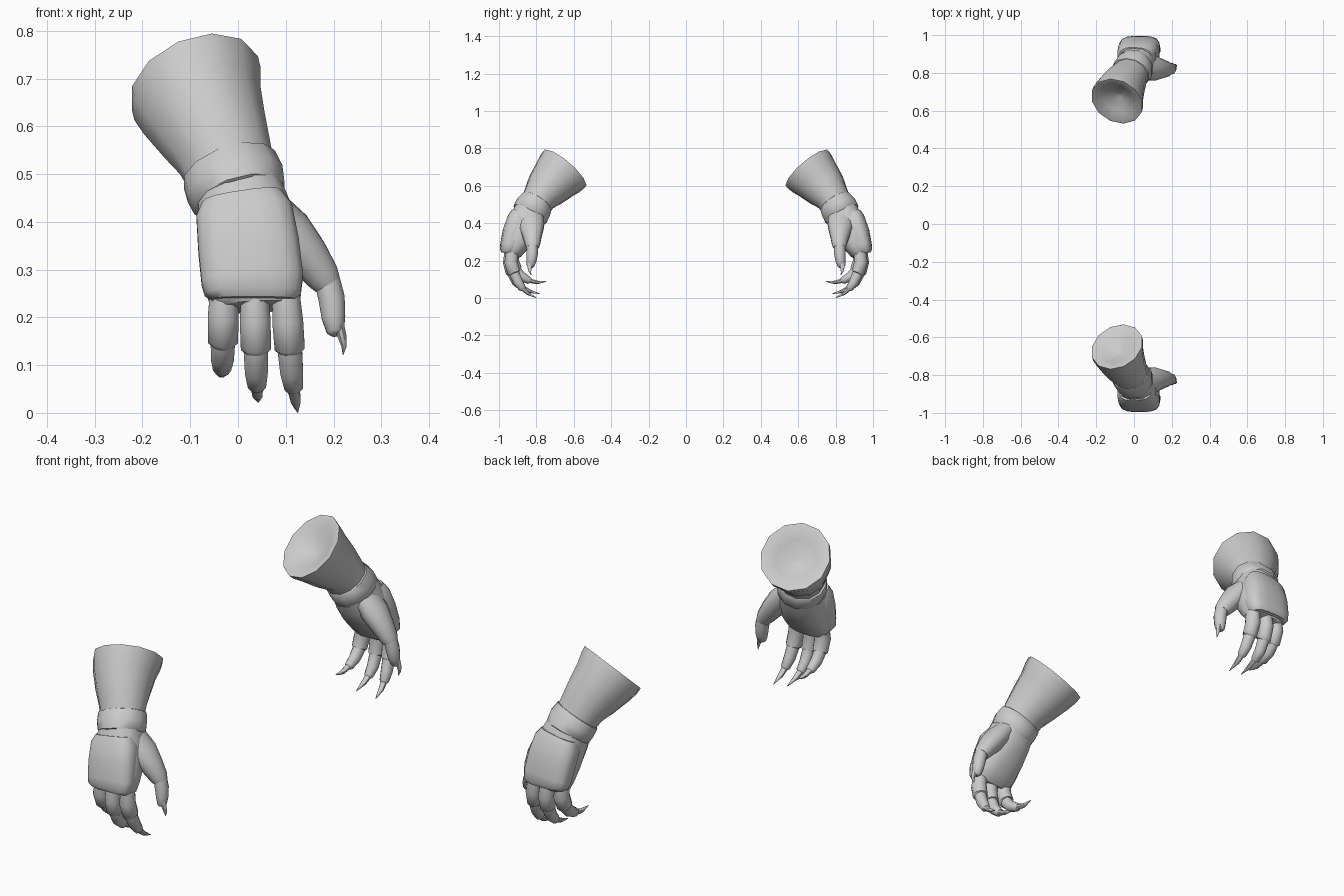
import bpy, bmesh, math
from mathutils import Vector

grey = bpy.data.materials.new("plain grey")
grey.diffuse_color = (0.6, 0.6, 0.6, 1)


def loft(name, rings, sides=12, power=1.0, angle=45, axes=None):
    """Skin rings (x, y, z, half width, half depth) along a path, mirrored to a pair."""
    axes = axes or {}
    bm = bmesh.new()
    centres = [Vector(r[:3]) for r in rings]
    loops = []
    for i, (c, r) in enumerate(zip(centres, rings)):
        t = axes.get(i) or centres[min(i + 1, len(rings) - 1)] - centres[max(i - 1, 0)]
        t = Vector(t).normalized()
        side = (Vector((1, 0, 0)) - t * t.x).normalized()
        up = t.cross(side)
        loop = []
        for k in range(sides):
            a = math.tau * (k + 0.5) / sides
            ca, sa = math.cos(a), math.sin(a)
            ca = math.copysign(abs(ca) ** power, ca)
            sa = math.copysign(abs(sa) ** power, sa)
            loop.append(bm.verts.new(c + side * ca * r[3] + up * sa * r[4]))
        loops.append(loop)
    for p, q in zip(loops, loops[1:]):
        for k in range(sides):
            n = (k + 1) % sides
            bm.faces.new((p[k], p[n], q[n], q[k]))
    bm.faces.new(loops[0])
    bm.faces.new(loops[-1])
    bmesh.ops.recalc_face_normals(bm, faces=bm.faces)
    mesh = bpy.data.meshes.new(name)
    bm.to_mesh(mesh)
    bm.free()
    mesh.materials.append(grey)
    ob = bpy.data.objects.new(name, mesh)
    bpy.context.collection.objects.link(ob)
    bpy.ops.object.select_all(action='DESELECT')
    ob.select_set(True)
    bpy.context.view_layer.objects.active = ob
    bpy.ops.object.shade_smooth_by_angle(angle=math.radians(angle))
    m = ob.modifiers.new("pair", 'MIRROR')
    m.use_axis = (False, True, False)
    m.use_mirror_merge = False
    return ob


# Flared cuff with a shallow dished opening, running down to the wrist
tilt = (0.3, -0.62, -0.72)
loft("cuff", [
    (-0.075, -0.685, 0.65, 0.01, 0.01),
    (-0.085, -0.665, 0.672, 0.085, 0.09),
    (-0.09, -0.65, 0.69, 0.133, 0.141),
    (-0.09, -0.65, 0.69, 0.143, 0.152),
    (-0.085, -0.668, 0.669, 0.143, 0.148),
    (-0.075, -0.70, 0.635, 0.132, 0.134),
    (-0.05, -0.745, 0.585, 0.116, 0.117),
    (-0.028, -0.78, 0.54, 0.102, 0.095),
    (-0.01, -0.81, 0.49, 0.093, 0.085),
], axes={i: tilt for i in range(6)})

# Wrist band
loft("wrist_band", [
    (-0.02, -0.795, 0.515, 0.09, 0.08),
    (-0.018, -0.798, 0.51, 0.104, 0.092),
    (-0.006, -0.818, 0.48, 0.107, 0.102),
    (0.003, -0.832, 0.45, 0.101, 0.102),
    (0.006, -0.838, 0.44, 0.09, 0.09),
])

# Palm and back of the hand
loft("hand", [
    (0.0, -0.825, 0.47, 0.09, 0.092),
    (0.015, -0.85, 0.41, 0.100, 0.097),
    (0.025, -0.885, 0.34, 0.106, 0.088),
    (0.032, -0.915, 0.28, 0.106, 0.068),
    (0.036, -0.93, 0.24, 0.098, 0.052),
    (0.037, -0.937, 0.222, 0.08, 0.035),
], power=0.8)

# Raised plate over the knuckles
loft("hand_plate", [
    (0.008, -0.885, 0.45, 0.085, 0.052),
    (0.013, -0.895, 0.42, 0.102, 0.062),
    (0.022, -0.92, 0.35, 0.107, 0.062),
    (0.030, -0.942, 0.28, 0.108, 0.053),
    (0.031, -0.952, 0.25, 0.102, 0.046),
    (0.031, -0.954, 0.238, 0.088, 0.034),
], power=0.7, sides=16)

# Thumb sleeve, thumb and claw
loft("thumb_sleeve", [
    (0.06, -0.83, 0.43, 0.045, 0.07),
    (0.105, -0.825, 0.38, 0.052, 0.068),
    (0.145, -0.822, 0.33, 0.046, 0.052),
    (0.178, -0.82, 0.285, 0.037, 0.040),
    (0.188, -0.82, 0.268, 0.030, 0.032),
])
loft("thumb", [
    (0.185, -0.82, 0.285, 0.028, 0.030),
    (0.196, -0.822, 0.24, 0.029, 0.031),
    (0.200, -0.826, 0.20, 0.026, 0.027),
    (0.204, -0.832, 0.17, 0.019, 0.020),
    (0.206, -0.834, 0.163, 0.010, 0.012),
], sides=10)
loft("thumb_claw", [
    (0.211, -0.834, 0.185, 0.012, 0.014),
    (0.218, -0.836, 0.16, 0.010, 0.011),
    (0.222, -0.834, 0.14, 0.006, 0.007),
    (0.220, -0.828, 0.122, 0.001, 0.001),
], sides=8)

# Three curled fingers: (name, x at knuckle, x at tip, side curve of y and z)
fingers = [
    ("outer", -0.03, -0.035, [(-0.925, 0.255), (-0.93, 0.20), (-0.91, 0.15),
                              (-0.88, 0.115), (-0.84, 0.094), (-0.795, 0.083), (-0.745, 0.088)]),
    ("middle", 0.035, 0.042, [(-0.935, 0.255), (-0.943, 0.19), (-0.93, 0.135),
                              (-0.905, 0.085), (-0.875, 0.057), (-0.835, 0.036), (-0.78, 0.022)]),
    ("inner", 0.100, 0.125, [(-0.93, 0.255), (-0.935, 0.19), (-0.92, 0.135),
                             (-0.898, 0.085), (-0.875, 0.052), (-0.845, 0.024), (-0.80, 0.001)]),
]
for name, x0, x1, curve in fingers:
    p = [Vector((x0 + (x1 - x0) * i / 6, y, z)) for i, (y, z) in enumerate(curve)]
    # Sleeve over the first joint
    loft(name + "_finger_sleeve", [(*p[0], 0.030, 0.034), (*p[1], 0.034, 0.036),
                                   (*p[2], 0.033, 0.034),
                                   (*p[2].lerp(p[3], 0.1), 0.026, 0.027)], sides=10)
    # Finger end
    loft(name + "_finger", [(*p[1], 0.026, 0.027), (*p[2], 0.027, 0.028),
                            (*p[3], 0.025, 0.026), (*p[4], 0.020, 0.020),
                            (*p[4].lerp(p[5], 0.3), 0.010, 0.010)], sides=10)
    # Curved claw
    loft(name + "_claw", [(*p[4], 0.014, 0.014), (*p[5], 0.011, 0.010),
                          (*p[5].lerp(p[6], 0.5), 0.006, 0.006),
                          (*p[6], 0.001, 0.001)], sides=8)
